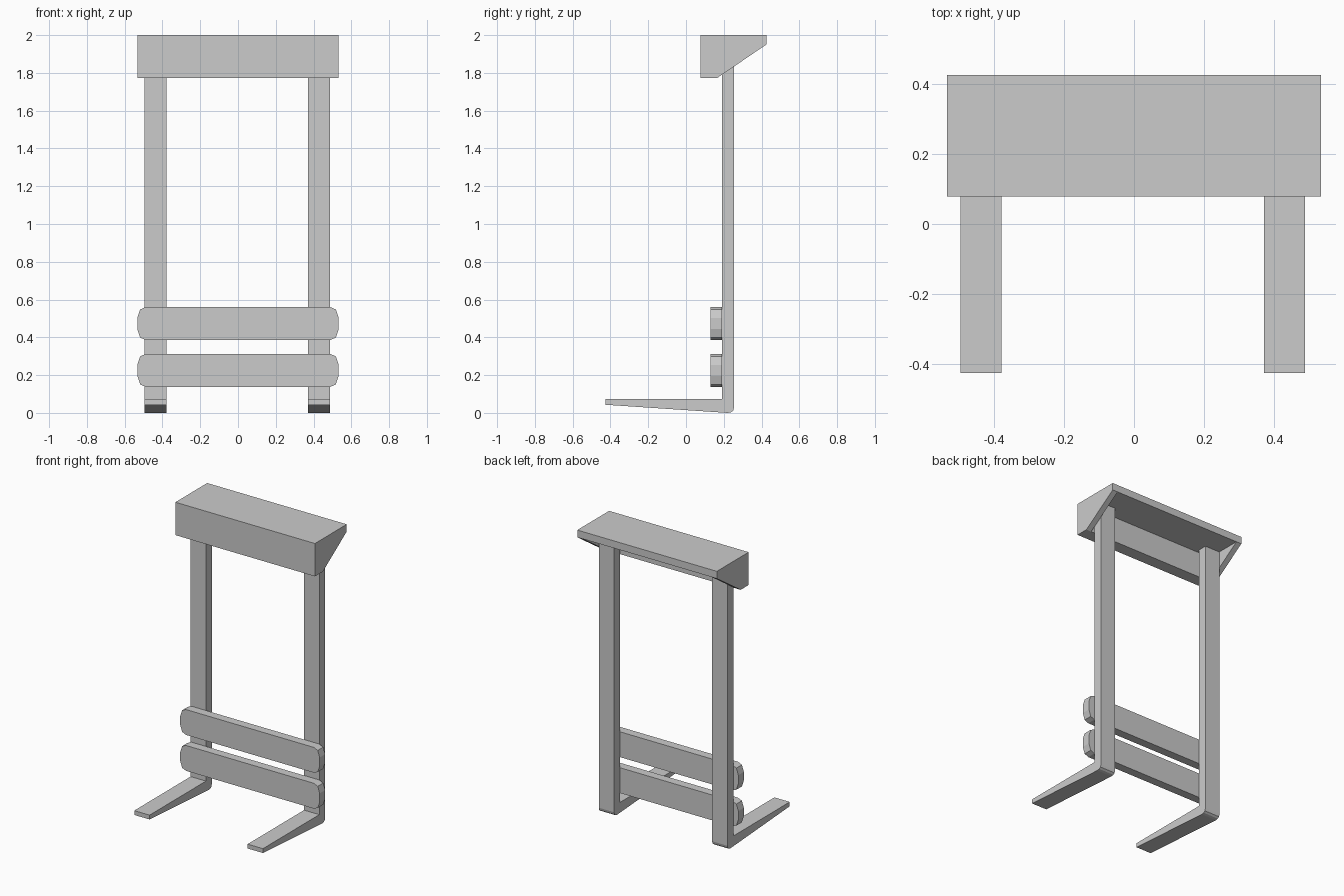
import bpy, bmesh
from mathutils import Vector

if "Cube" in bpy.data.objects:
    bpy.data.objects.remove(bpy.data.objects["Cube"])


def extrude(name, points, direction):
    """Closed prism from a planar outline swept along a direction."""
    bm = bmesh.new()
    face = bm.faces.new([bm.verts.new(p) for p in points])
    swept = bmesh.ops.extrude_face_region(bm, geom=[face])
    verts = [g for g in swept["geom"] if isinstance(g, bmesh.types.BMVert)]
    bmesh.ops.translate(bm, verts=verts, vec=Vector(direction))
    bmesh.ops.recalc_face_normals(bm, faces=bm.faces)
    mesh = bpy.data.meshes.new(name)
    bm.to_mesh(mesh)
    bm.free()
    obj = bpy.data.objects.new(name, mesh)
    bpy.context.collection.objects.link(obj)
    return obj


def side_profile(name, yz, x0, x1):
    return extrude(name, [(x0, y, z) for y, z in yz], (x1 - x0, 0, 0))


# L-shaped uprights with tapered feet and rounded heels
leg = [(-0.425, 0.073), (0.19, 0.073), (0.19, 1.95), (0.255, 1.95),
       (0.255, 0.03), (0.25, 0.012), (0.238, 0.003), (0.22, 0),
       (0.19, 0.002), (-0.425, 0.043)]
for side, x0 in (("left", -0.495), ("right", 0.371)):
    side_profile(side + "_leg", leg, x0, x0 + 0.117)

# Rounded slats across the front of the legs
hw, hh = 0.533, 0.0875
corner = [(hw - 0.045, hh), (hw - 0.015, hh - 0.013), (hw, hh - 0.058)]
outline = corner + [(x, -z) for x, z in reversed(corner)]
outline += [(-x, z) for x, z in reversed(outline)]
for name, zc in (("lower_slat", 0.225), ("upper_slat", 0.473)):
    extrude(name, [(x, 0.13, z + zc) for x, z in outline], (0, 0.06, 0))

# Hood, open underneath: top and front board in one profile
hood = [(0.078, 1.773), (0.078, 2), (0.425, 2), (0.425, 1.95),
        (0.165, 1.95), (0.165, 1.773)]
side_profile("hood_board", hood, -0.493, 0.493)

# Sloped end panels of the hood
end = [(0.078, 1.773), (0.078, 2), (0.425, 2), (0.425, 1.95), (0.165, 1.773)]
for side, s in (("left", -1), ("right", 1)):
    side_profile(side + "_hood_end", end, s * 0.493, s * 0.533)
